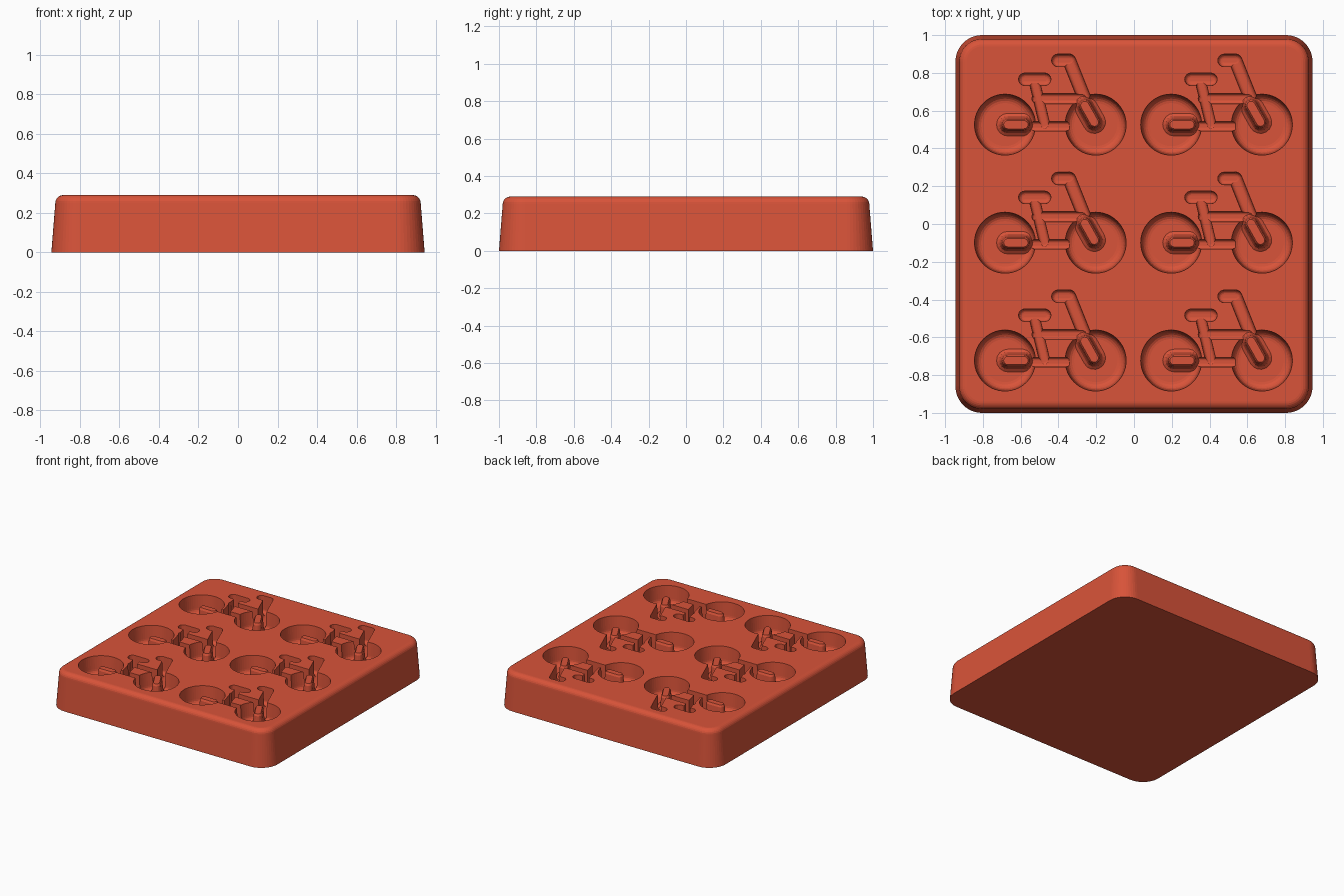
import bpy, bmesh
from math import pi, sin, cos, atan2, hypot
from mathutils import Vector

if "Cube" in bpy.data.objects:
    bpy.data.objects.remove(bpy.data.objects["Cube"])

TOP = 0.29
FLOOR = 0.15

clay = bpy.data.materials.new("brick_red")
clay.use_nodes = True
clay.diffuse_color = (0.69, 0.087, 0.041, 1)
clay.node_tree.nodes["Principled BSDF"].inputs["Base Color"].default_value = clay.diffuse_color


def loft(bm, rings):
    """Skin a stack of equal-length closed rings and cap both ends."""
    rows = [[bm.verts.new(p) for p in ring] for ring in rings]
    n = len(rows[0])
    for a, b in zip(rows, rows[1:]):
        for i in range(n):
            j = (i + 1) % n
            bm.faces.new((a[i], a[j], b[j], b[i]))
    bm.faces.new(rows[0][::-1])
    bm.faces.new(rows[-1])


def capsule_ring(a, b, r, z, steps):
    """Outline of a round-ended bar from a to b."""
    ang = atan2(b[1] - a[1], b[0] - a[0]) if a != b else 0
    pts = []
    for end, start in ((b, ang - pi / 2), (a, ang + pi / 2)):
        for i in range(steps):
            # a zero-length bar becomes a plain disc
            t = start + pi * i / (steps if a == b else steps - 1)
            pts.append(Vector((end[0] + r * cos(t), end[1] + r * sin(t), z)))
    return pts


def block_ring(inset, z, steps=12):
    """Rounded rectangle outline."""
    hx, hy, r = 0.945 - inset, 1.0 - inset, 0.14 - inset
    pts = []
    for k, (sx, sy) in enumerate(((1, 1), (-1, 1), (-1, -1), (1, -1))):
        for i in range(steps + 1):
            t = pi / 2 * (k + i / steps)
            pts.append(Vector((sx * (hx - r) + r * cos(t), sy * (hy - r) + r * sin(t), z)))
    return pts


def make_object(name, bm):
    bmesh.ops.recalc_face_normals(bm, faces=bm.faces[:])
    mesh = bpy.data.meshes.new(name)
    bm.to_mesh(mesh)
    bm.free()
    mesh.materials.append(clay)
    obj = bpy.data.objects.new(name, mesh)
    bpy.context.collection.objects.link(obj)
    return obj


# Drafted block with a rounded top edge
bm = bmesh.new()
profile = [(0, 0)]
for i in range(7):
    t = pi / 2 * i / 6
    profile.append((0.02 + 0.04 * (1 - cos(t)), TOP - 0.04 * (1 - sin(t))))
loft(bm, [block_ring(d, z) for d, z in profile])
block = make_object("tray_block", bm)

# Bicycle pieces, relative to the midpoint between the wheel hubs
REAR, FRONT = (-0.24, 0), (0.24, 0)
RIM = 0.161
wheels = [REAR, FRONT]
tubes = [
    ((-0.135, 0.24), (-0.03, 0.24), 0.033),    # saddle
    ((-0.085, 0.23), (-0.03, 0.0), 0.027),     # seat tube
    ((-0.07, 0.138), (0.17, 0.138), 0.027),    # top tube
    ((-0.11, -0.008), (0.11, -0.008), 0.025),  # bottom tube
    ((0.04, 0.34), (0.10, 0.34), 0.033),       # handlebar
    ((0.10, 0.34), (0.19, 0.115), 0.034),      # steering tube
]
posts = [
    (REAR, (-0.125, 0)),
    (FRONT, (0.175, 0.115)),
]
centres = [(x, y) for x in (-0.443, 0.437) for y in (0.526, -0.099, -0.723)]


def shift(p, c):
    return (p[0] + c[0], p[1] + c[1])


def pocket(bm, a, b, r, floor, steps):
    """Cutter with drafted walls and a rounded bottom edge."""
    depth = TOP - floor
    rings = [capsule_ring(a, b, r + 0.004, TOP + 0.03, steps),
             capsule_ring(a, b, r, TOP - 0.004, steps)]
    fillet = min(0.04, r * 0.65)
    for i in range(6):
        t = pi / 2 * i / 5
        inset = 0.05 * min(depth, r) + fillet * (1 - cos(t))
        rings.append(capsule_ring(a, b, r - inset, floor + fillet * (1 - sin(t)), steps))
    loft(bm, rings)


# Bicycle-shaped pockets
bm = bmesh.new()
for c in centres:
    for w in wheels:
        p = shift(w, c)
        pocket(bm, p, p, RIM, FLOOR, 28)
    for k, (a, b, r) in enumerate(tubes):
        pocket(bm, shift(a, c), shift(b, c), r, FLOOR + 0.004 + 0.002 * k, 9)
cutter = make_object("pocket_cutter", bm)
cutter.hide_render = True

cut = block.modifiers.new("pockets", 'BOOLEAN')
cut.operation = 'DIFFERENCE'
cut.solver = 'EXACT'
cut.use_self = True
cut.object = cutter
bpy.context.view_layer.update()
carved = bpy.data.meshes.new_from_object(
    block.evaluated_get(bpy.context.evaluated_depsgraph_get()))
block.modifiers.clear()
block.data = carved
bpy.data.objects.remove(cutter)

# Flared posts standing in the wheel pockets
bm = bmesh.new()
for c in centres:
    for a, b in posts:
        a, b = shift(a, c), shift(b, c)
        along = (Vector(b) - Vector(a)).normalized() * 0.015
        a = tuple(Vector(a) + along)
        b = tuple(Vector(b) - along)
        rings = []
        for r, z in ((0.062, FLOOR - 0.02), (0.06, FLOOR), (0.045, FLOOR + 0.012),
                     (0.037, FLOOR + 0.035), (0.03, TOP - 0.03), (0.022, TOP - 0.015)):
            rings.append(capsule_ring(a, b, r, z, 9))
        loft(bm, rings)
make_object("hub_posts", bm)
